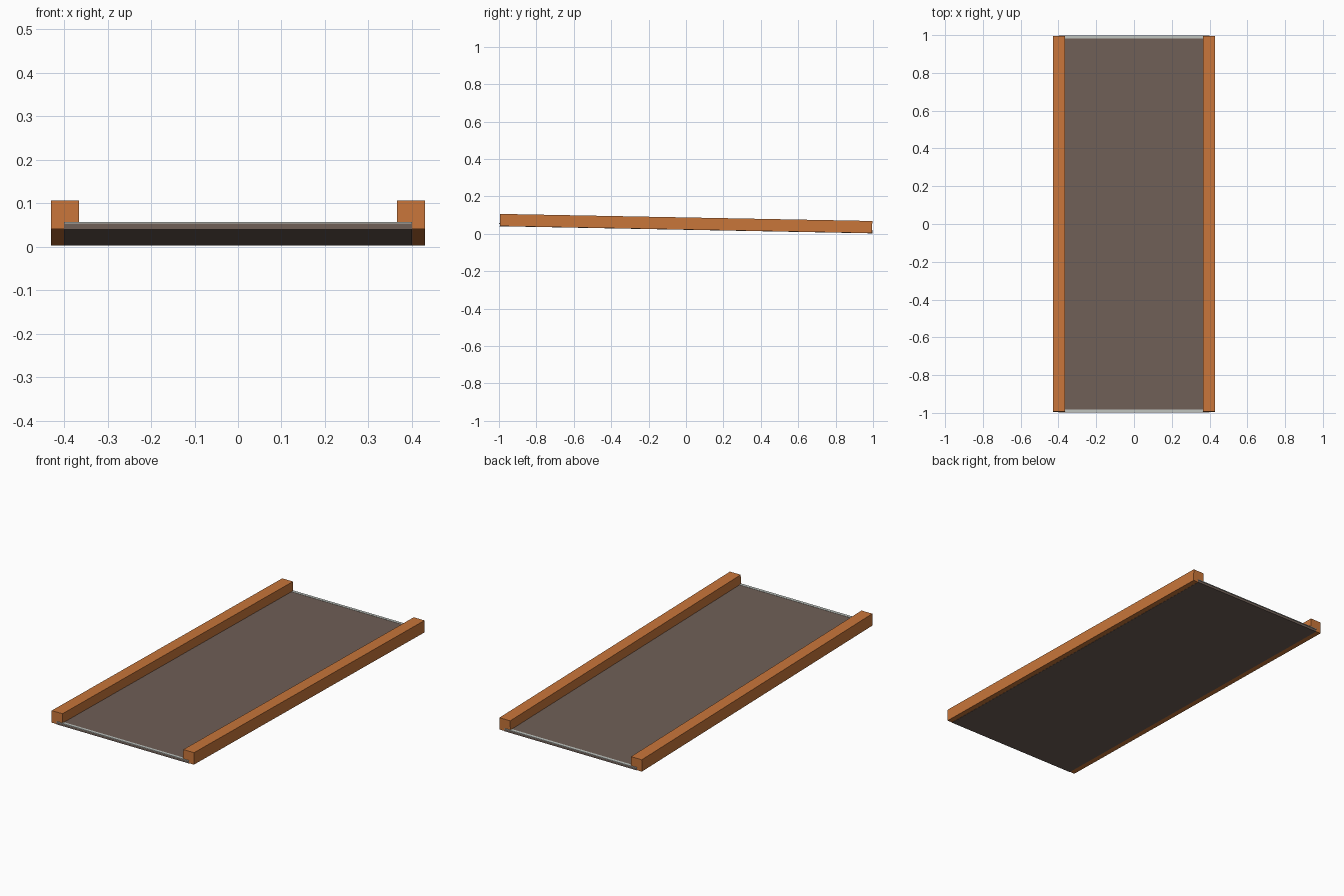
import bpy
import math
from mathutils import Matrix

cube = bpy.data.objects.get("Cube")
if cube:
    bpy.data.objects.remove(cube, do_unlink=True)


def material(name, rgb):
    m = bpy.data.materials.new(name)
    m.use_nodes = True
    m.diffuse_color = (*rgb, 1)
    m.node_tree.nodes["Principled BSDF"].inputs["Base Color"].default_value = (*rgb, 1)
    return m


orange = material("orange wood", (0.58, 0.18, 0.042))
brown = material("grey brown board", (0.16, 0.115, 0.095))
pale = material("pale metal", (0.52, 0.55, 0.52))

# The whole panel tips down gently towards the back
TILT = Matrix.Translation((0, 0, 0.022)) @ Matrix.Rotation(-math.atan(0.019), 4, "X")


def box(name, x, y, z, mat):
    """Tilted box from (low, high) limits on each axis."""
    bpy.ops.mesh.primitive_cube_add(size=1)
    ob = bpy.context.object
    ob.name = name
    limits = (x, y, z)
    size = [hi - lo for lo, hi in limits]
    centre = [(hi + lo) / 2 for lo, hi in limits]
    ob.data.transform(TILT @ Matrix.Translation(centre) @ Matrix.Diagonal((*size, 1)))
    ob.data.materials.append(mat)
    return ob


# Deck board, let into the rails
box("deck_board", (-0.4, 0.4), (-0.996, 0.996), (-0.001, 0.014), brown)

for side, s in (("left", 1), ("right", -1)):
    # Side rails
    box(side + "_rail", sorted((s * 0.365, s * 0.43)), (-0.995, 0.995), (0, 0.065), orange)

for end, s in (("back", 1), ("front", -1)):
    # Thin trim strip across each end of the deck
    box(end + "_trim", (-0.4, 0.4), sorted((s * 0.983, s * 0.999)), (0.012, 0.0152), pale)
